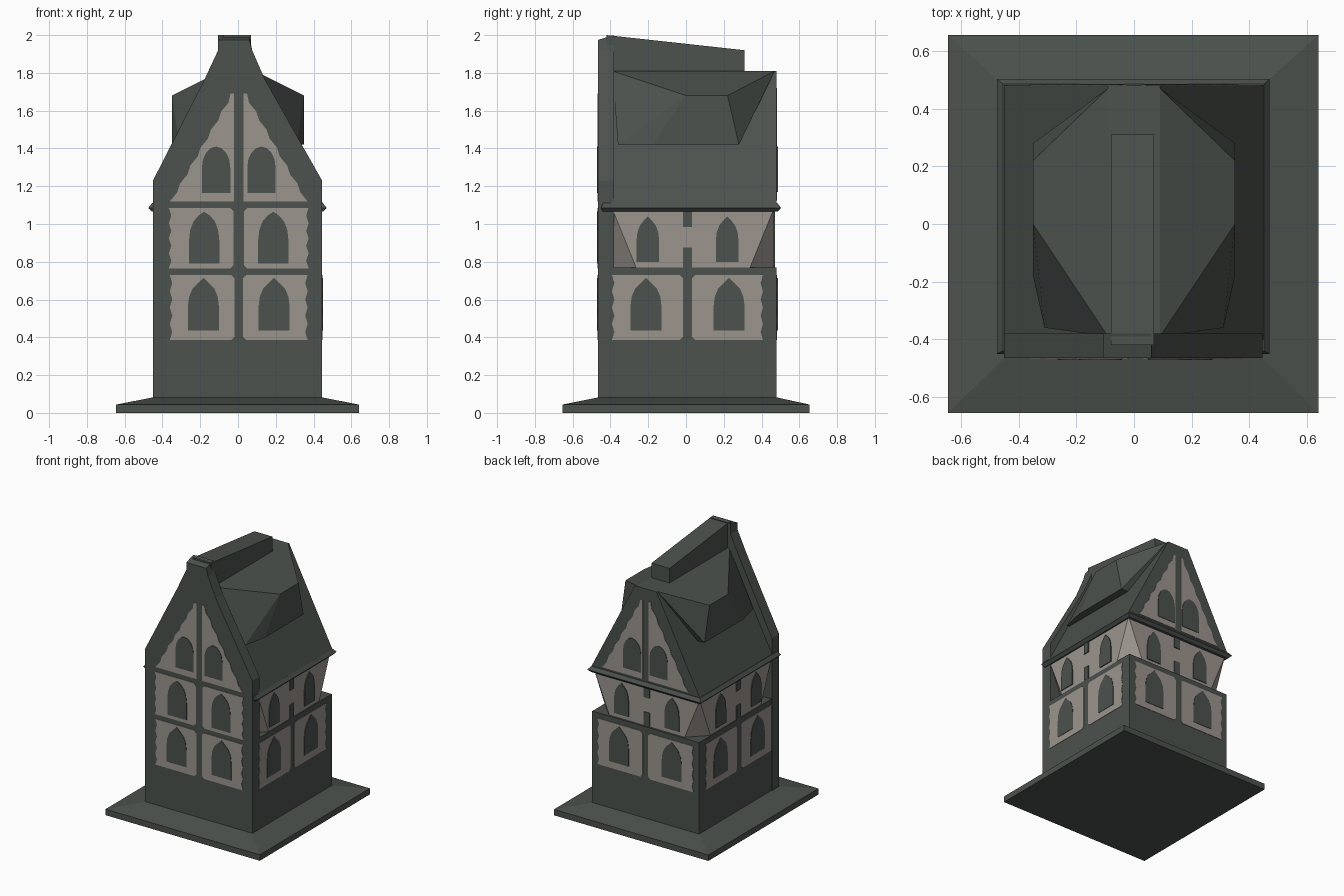
import bpy, bmesh, math

if "Cube" in bpy.data.objects:
    bpy.data.objects.remove(bpy.data.objects["Cube"])

def material(name, rgb):
    m = bpy.data.materials.new(name)
    m.diffuse_color = (*rgb, 1)
    m.use_nodes = True
    m.node_tree.nodes["Principled BSDF"].inputs["Base Color"].default_value = m.diffuse_color
    return m

DARK = material("dark slate green", (0.072, 0.084, 0.075))
PALE = material("pale plaster", (0.33, 0.30, 0.27))

def finish(name, bm, mat):
    bmesh.ops.recalc_face_normals(bm, faces=bm.faces[:])
    me = bpy.data.meshes.new(name)
    bm.to_mesh(me)
    bm.free()
    me.materials.append(mat)
    ob = bpy.data.objects.new(name, me)
    bpy.context.collection.objects.link(ob)
    return ob

def hull(name, pts, mat):
    bm = bmesh.new()
    for p in pts:
        bm.verts.new(p)
    r = bmesh.ops.convex_hull(bm, input=bm.verts[:])
    bmesh.ops.delete(bm, geom=list({v for v in r["geom_interior"] if isinstance(v, bmesh.types.BMVert)}), context='VERTS')
    bmesh.ops.dissolve_limit(bm, angle_limit=0.01, verts=bm.verts[:], edges=bm.edges[:])
    return finish(name, bm, mat)

def rect(x0, x1, y0, y1, z):
    return [(x, y, z) for x in (x0, x1) for y in (y0, y1)]

def prism(name, a, b, mat):
    """Solid between two matching outlines."""
    bm = bmesh.new()
    va, vb = [bm.verts.new(p) for p in a], [bm.verts.new(p) for p in b]
    bm.faces.new(va)
    bm.faces.new(vb)
    n = len(a)
    for i in range(n):
        j = (i + 1) % n
        bm.faces.new((va[i], va[j], vb[j], vb[i]))
    return finish(name, bm, mat)

# Base plate with a shallow sloping top
hull("base_plate", rect(-0.645, 0.64, -0.655, 0.655, 0) + rect(-0.645, 0.64, -0.655, 0.655, 0.045), DARK)
hull("base_slope", rect(-0.645, 0.64, -0.655, 0.655, 0.044) + rect(-0.45, 0.445, -0.465, 0.48, 0.082), DARK)

# Lower storey
hull("lower_storey", rect(-0.445, 0.445, -0.40, 0.48, 0.05) + rect(-0.445, 0.445, -0.40, 0.48, 0.77), DARK)

# Upper storey: corners cut away at the bottom, full square at the eaves
X, Y0, Y1, C = 0.44, -0.39, 0.465, 0.13
low = []
for s in (-1, 1):
    low += [(s * X, Y0 + C, 0.80), (s * (X - C), Y0, 0.80), (s * X, Y1 - C, 0.80), (s * (X - C), Y1, 0.80)]
hull("upper_storey", low + [(p[0], p[1], 0.76) for p in low] + rect(-X, X, Y0, Y1, 1.08), PALE)

# Eaves ledge
hull("eaves_ledge", rect(-0.455, 0.45, -0.44, 0.485, 1.065) + rect(-0.475, 0.47, -0.45, 0.503, 1.085)
     + rect(-0.455, 0.45, -0.44, 0.485, 1.11), DARK)

# Main roof with flat-topped back gable
hull("main_roof", rect(-0.455, 0.455, -0.40, 0.48, 1.10) + rect(-0.09, 0.09, -0.40, 0.48, 1.81), DARK)

# Raised ridge cap sloping down to the back
hull("ridge_cap", rect(-0.08, 0.07, -0.42, 0.31, 1.78)
     + [(x, y, z) for x in (-0.08, 0.07) for y, z in ((-0.42, 2.0), (0.31, 1.92))], DARK)

# Roof dormers on both sides
for s, side in ((-1, "left"), (1, "right")):
    hull(side + "_dormer", [(s * x, y, z) for x, y, z in (
        (0.35, 0.0, 1.68), (0.35, 0.22, 1.68), (0.35, 0.28, 1.42), (0.35, -0.18, 1.42),
        (0.31, -0.36, 1.42), (0.09, -0.39, 1.81), (0.09, 0.47, 1.81), (0.27, 0.28, 1.42),
        (0.27, -0.36, 1.42))], DARK)

# Tall front facade
profile = [(-0.45, 0.05), (0.445, 0.05), (0.445, 1.23), (0.14, 1.77), (0.075, 1.92), (0.06, 2.0),
           (-0.105, 2.0), (-0.105, 1.92), (-0.18, 1.76), (-0.45, 1.23)]
prism("front_facade", [(x, -0.465, min(z, 1.975)) for x, z in profile],
      [(x, -0.38, z) for x, z in profile], DARK)

# --- Painted plates on the walls ---
WALLS = {
    "front": lambda u, z, d: (u, -0.465 - d, z),
    "right": lambda u, z, d: (0.445 + d, u, z),
    "left": lambda u, z, d: (-0.445 - d, u, z),
    "back": lambda u, z, d: (u, 0.48 + d, z),
}
UPPER = {"front": 0, "right": -0.005, "left": -0.005, "back": -0.015}

def plate(name, wall, outline, depth, mat, off=0.0):
    f = WALLS[wall]
    prism(name, [f(u, z, off - 0.003) for u, z in outline], [f(u, z, off + depth) for u, z in outline], mat)

def panel(s, c, u0, u1, z0, z1):
    """Plaster panel with clipped corners and a wavy outer edge."""
    r = 0.018
    pts = [(u0, z0 + r), (u0 + r, z0), (u1, z0)]
    n = 8
    pts += [(u1 - (0.013 if i % 2 else 0), z0 + (z1 - z0) * i / n) for i in range(1, n)]
    pts += [(u1, z1), (u0 + r, z1), (u0, z1 - r)]
    return [(c + s * u, z) for u, z in pts]

def gable(s, c, u0, u1, z0, z1):
    """Half-gable panel with a stepped wavy slope."""
    pts = [(u0, z0), (u1, z0)]
    n = 12
    for i in range(1, n):
        t = i / n
        pts.append((u1 + (u0 + 0.015 - u1) * t - (0.012 if i % 2 else 0), z0 + (z1 - z0) * t))
    pts += [(u0 + 0.02, z1), (u0, z1)]
    return [(c + s * u, z) for u, z in pts]

def window(u, w, z0, z1, arch, tip=0.0):
    """Arched window outline, with an optional pointed tip."""
    zs = z1 - arch
    pts = [(u - w, z0), (u + w, z0)]
    for i in range(9):
        a = math.pi * i / 8
        pts.append((u + w * math.cos(a), zs + (arch - tip) * math.sin(a) + (tip if i == 4 else 0)))
    return pts

for wall in WALLS:
    front = wall == "front"
    c = {"front": 0.004, "back": 0.0}.get(wall, 0.008)
    for s, tag in ((-1, "a"), (1, "b")):
        nm = f"{wall}_{tag}"
        # lower storey panels and windows
        plate(nm + "_lower_panel", wall, panel(s, c, 0.023, 0.365 if front else 0.40, 0.385, 0.73), 0.003, PALE)
        plate(nm + "_lower_window", wall,
              window(c + s * (0.187 if front else 0.22), 0.082, 0.435, 0.715, 0.15, 0.02), 0.006, DARK)
        # upper storey panels and windows
        if front:
            plate(nm + "_upper_panel", wall, panel(s, c, 0.027, 0.37, 0.765, 1.085), 0.003, PALE)
            plate(nm + "_upper_window", wall, window(c + s * 0.183, 0.08, 0.79, 1.065, 0.15, 0.01), 0.006, DARK)
        else:
            plate(nm + "_upper_window", wall, window(c + s * 0.21, 0.06, 0.80, 1.04, 0.13, 0.015),
                  0.006, DARK, UPPER[wall])
        # gable panels and windows
        if front:
            plate(nm + "_gable_panel", wall, gable(s, c, 0.024, 0.365, 1.12, 1.69), 0.003, PALE)
            plate(nm + "_gable_window", wall, window(c + s * 0.12, 0.075, 1.165, 1.41, 0.11), 0.006, DARK)
        elif wall == "back":
            plate(nm + "_gable_panel", wall, gable(s, c, 0.024, 0.36, 1.125, 1.72), 0.003, PALE)
            plate(nm + "_gable_window", wall, window(c + s * 0.11, 0.075, 1.17, 1.41, 0.11), 0.006, DARK)
    # dark post stubs in the middle of the upper storey
    if not front:
        for k, (z0, z1) in enumerate(((0.77, 0.875), (0.985, 1.075))):
            plate(f"{wall}_post_{k}", wall, [(c - 0.024, z0), (c + 0.024, z0), (c + 0.024, z1), (c - 0.024, z1)],
                  0.006, DARK, UPPER[wall])
